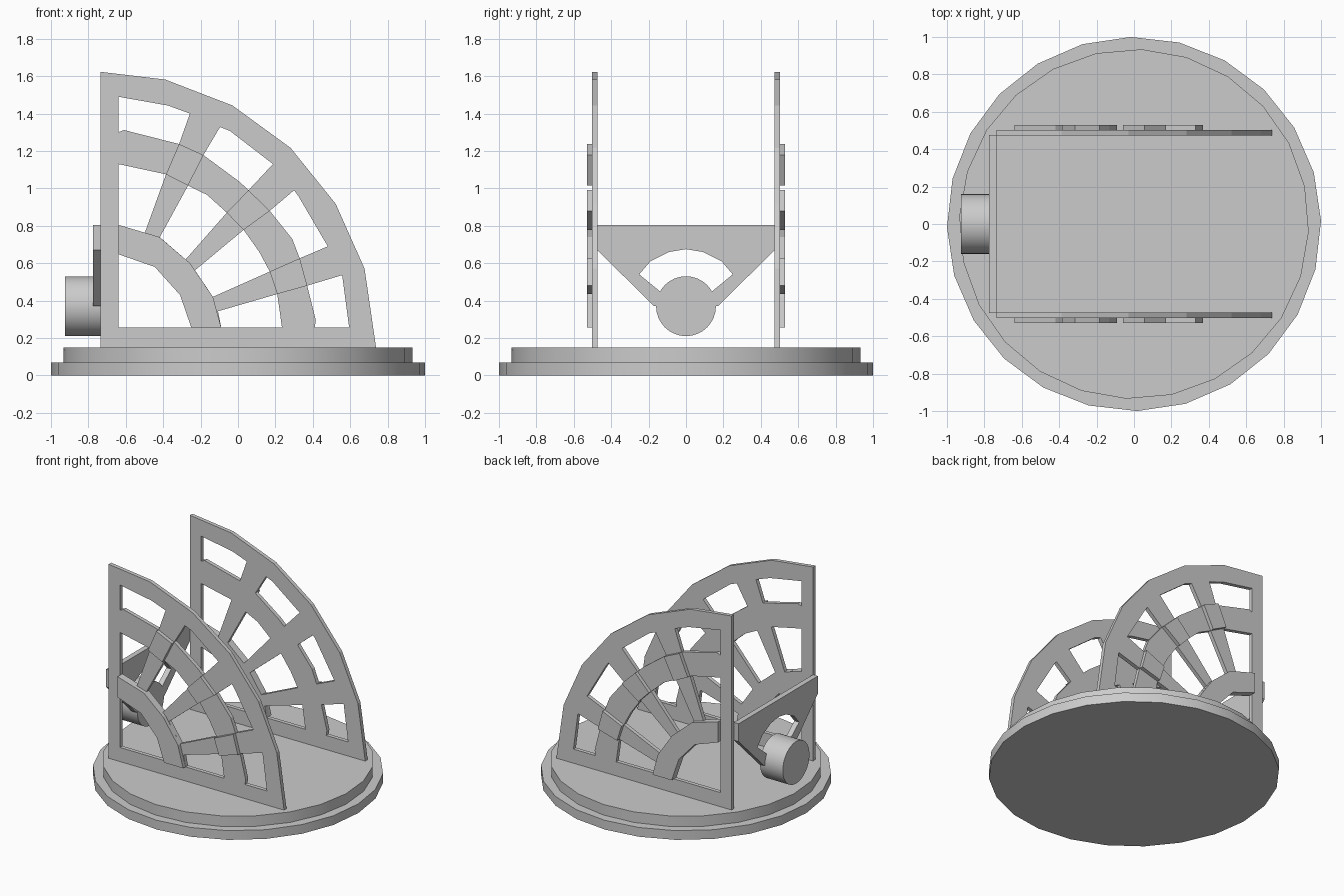
import bpy, bmesh, math
from mathutils import Matrix

if "Cube" in bpy.data.objects:
    bpy.data.objects.remove(bpy.data.objects["Cube"])

# local (u, v, depth) -> world planes
XZ = Matrix(((1, 0, 0, 0), (0, 0, -1, 0), (0, 1, 0, 0), (0, 0, 0, 1)))
YZ = Matrix(((0, 0, 1, 0), (1, 0, 0, 0), (0, 1, 0, 0), (0, 0, 0, 1)))


def cutout(name, loops, a, b, plane):
    """Flat sheet from an outline plus hole outlines, spanning depth a..b."""
    cu = bpy.data.curves.new(name + "_outline", 'CURVE')
    cu.dimensions = '2D'
    cu.fill_mode = 'BOTH'
    cu.extrude = abs(b - a) / 2
    for pts in loops:
        sp = cu.splines.new('POLY')
        sp.points.add(len(pts) - 1)
        for p, (u, v) in zip(sp.points, pts):
            p.co = (u, v, 0, 1)
        sp.use_cyclic_u = True
    tmp = bpy.data.objects.new(name + "_tmp", cu)
    bpy.context.collection.objects.link(tmp)
    bpy.context.view_layer.update()
    me = bpy.data.meshes.new_from_object(
        tmp.evaluated_get(bpy.context.evaluated_depsgraph_get()))
    bpy.data.objects.remove(tmp)
    me.transform(Matrix.Translation((0, 0, 0)) @ plane @ Matrix.Translation((0, 0, (a + b) / 2)))
    bm = bmesh.new()
    bm.from_mesh(me)
    bmesh.ops.remove_doubles(bm, verts=bm.verts, dist=1e-5)
    bmesh.ops.recalc_face_normals(bm, faces=bm.faces)
    for f in bm.faces:
        f.smooth = False
    bm.to_mesh(me)
    bm.free()
    me.name = name
    ob = bpy.data.objects.new(name, me)
    bpy.context.collection.objects.link(ob)
    return ob


def cylinder(name, sides, r, depth, loc, rot):
    bpy.ops.mesh.primitive_cylinder_add(vertices=sides, radius=r, depth=depth,
                                        location=loc, rotation=rot)
    bpy.context.object.name = name
    bpy.ops.object.shade_smooth_by_angle(angle=math.radians(30))


# stepped round base
cylinder("base_lower", 24, 1.0, 0.07, (0, 0, 0.035), (0, 0, math.radians(1)))
cylinder("base_upper", 24, 0.935, 0.085, (0, 0, 0.1075), (0, 0, math.radians(-2.5)))

# quarter-round side panel: outline, then openings
CX, CZ, R = -0.735, 0.15, 1.473
outline = [(CX, CZ)] + [(CX + R * math.cos(math.radians(t)), CZ + R * math.sin(math.radians(t)))
                        for t in (0, 16.6, 31.4, 46.4, 61.4, 76.4, 90)]
outer_holes = [
    [(-.64, 1.49), (-.375, 1.443), (-.257, 1.4), (-.315, 1.237), (-.61, 1.312), (-.64, 1.3)],
    [(-.096, 1.328), (-.043, 1.307), (.187, 1.13), (.056, .99), (.01, 1.034), (-.185, 1.178)],
    [(.3, .99), (.325, .955), (.48, .69), (.33, .626), (.29, .73), (.17, .88)],
    [(.557, .536), (.594, .257), (.41, .257), (.416, .295), (.37, .48)],
]
inner_holes = [
    [(-.64, 1.13), (-.385, 1.075), (-.498, .763), (-.64, .805)],
    [(-.267, 1.015), (-.165, .965), (-.06, .87), (-.28, .62), (-.418, .739)],
    [(.03, .778), (.114, .66), (.17, .555), (-.134, .42), (-.23, .562)],
    [(.21, .435), (.235, .257), (-.09, .257), (-.107, .343)],
]
hub_in = [(-.25, .257), (-.31, .43), (-.445, .58), (-.64, .648)]
hub = [(-.64, .805), (-.42, .74), (-.257, .6), (-.134, .42), (-.09, .257)] + hub_in
holes = outer_holes + inner_holes + [hub_in + [(-.64, .257)]]

# raised blocks where spokes cross the middle band
blocks = [
    [(-.385, 1.075), (-.315, 1.237), (-.185, 1.178), (-.267, 1.015)],
    [(-.06, .87), (.056, .99), (.17, .88), (.03, .778)],
    [(.17, .555), (.33, .626), (.37, .48), (.21, .435)],
]
for side, s in (("front", 1), ("back", -1)):
    cutout(side + "_panel", [outline] + holes, s * .472, s * .502, XZ)
    cutout(side + "_hub_arc", [hub], s * .502, s * .53, XZ)
    for i, b in enumerate(blocks):
        cutout(f"{side}_spoke_block_{i + 1}", [b], s * .502, s * .53, XZ)

# cross bracket joining the panels, with fan-shaped opening
bracket = [(-.475, .805), (-.475, .67), (-.17, .37), (.17, .37), (.475, .67), (.475, .805)]
fan = [(-.14, .45), (-.25, .54), (-.19, .61), (-.09, .66), (0, .675),
       (.09, .66), (.19, .61), (.25, .54), (.14, .45)]
cutout("cross_bracket", [bracket, fan], -.775, -.735, YZ)

# round knob on the bracket
cylinder("knob", 32, 0.16, 0.191, (-.8295, 0, .37), (0, math.pi / 2, 0))
